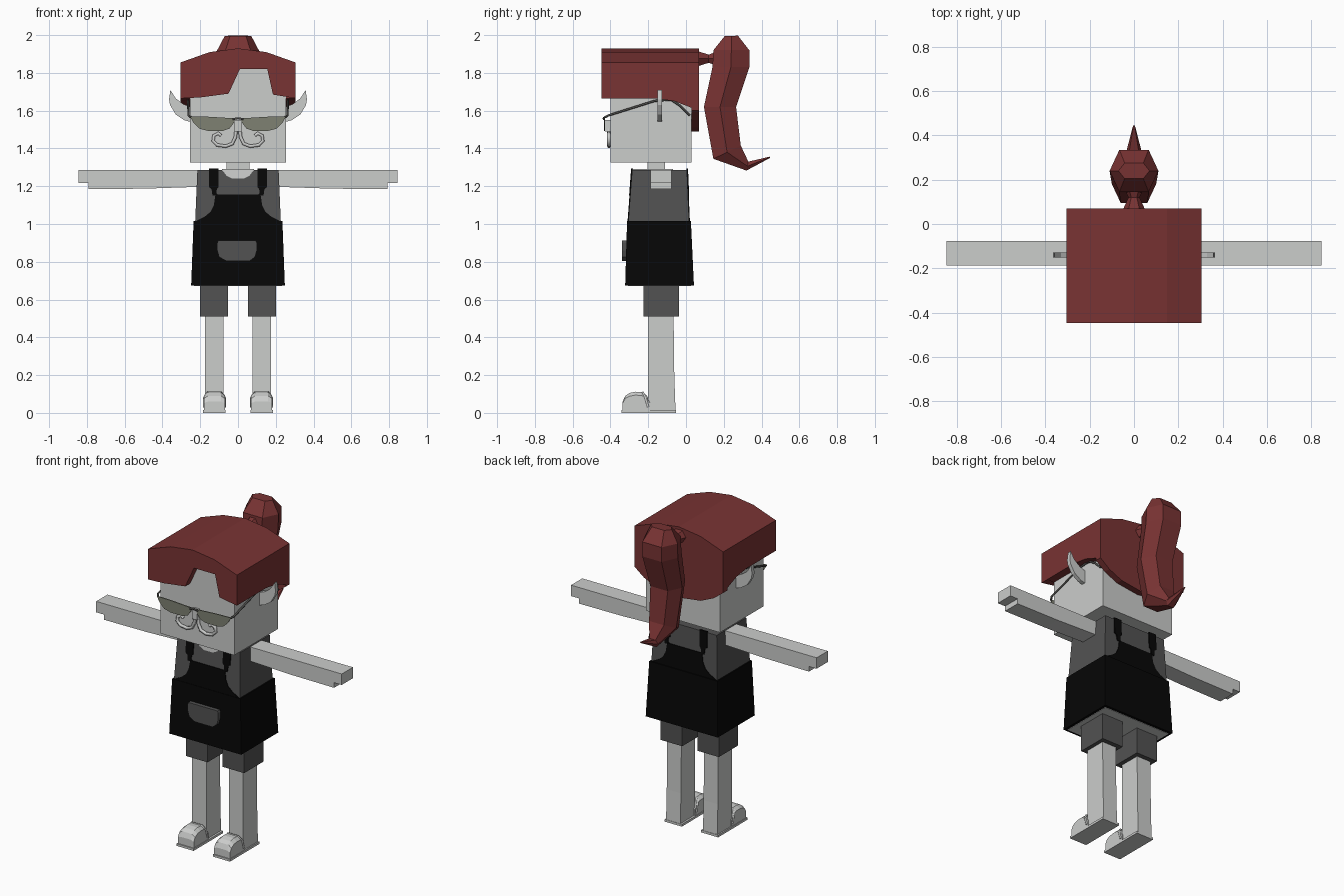
import bpy, bmesh
from math import cos, sin, pi

if "Cube" in bpy.data.objects:
    bpy.data.objects.remove(bpy.data.objects["Cube"], do_unlink=True)


def material(name, r, g, b):
    m = bpy.data.materials.new(name)
    m.use_nodes = True
    m.diffuse_color = (r, g, b, 1)
    m.node_tree.nodes["Principled BSDF"].inputs["Base Color"].default_value = (r, g, b, 1)
    return m


SKIN = material("pale grey", .60, .61, .60)
HAIR = material("dark red", .19, .033, .033)
SHIRT = material("charcoal", .085, .085, .085)
BLACK = material("black", .002, .002, .002)
LENS = material("olive lens", .21, .22, .17)
FRAME = material("frame grey", .07, .07, .065)


def finish(name, bm, *mats):
    bmesh.ops.recalc_face_normals(bm, faces=bm.faces)
    me = bpy.data.meshes.new(name)
    bm.to_mesh(me)
    bm.free()
    ob = bpy.data.objects.new(name, me)
    bpy.context.collection.objects.link(ob)
    for m in mats:
        me.materials.append(m)
    return ob


def add_loft(bm, rings):
    """Skin a list of equal-length point rings and cap both ends."""
    vs = [[bm.verts.new(p) for p in r] for r in rings]
    n = len(vs[0])
    for a, b in zip(vs, vs[1:]):
        for i in range(n):
            j = (i + 1) % n
            bm.faces.new((a[i], a[j], b[j], b[i]))
    bm.faces.new(vs[0])
    bm.faces.new(vs[-1])


def loft(name, rings, *mats):
    bm = bmesh.new()
    add_loft(bm, rings)
    return finish(name, bm, *mats)


def rect(x0, x1, y0, y1, z):
    return [(x0, y0, z), (x1, y0, z), (x1, y1, z), (x0, y1, z)]


def box(name, x0, x1, y0, y1, z0, z1, mat):
    return loft(name, [rect(x0, x1, y0, y1, z0), rect(x0, x1, y0, y1, z1)], mat)


def slab_y(pts, y0, y1):
    return [[(x, y, z) for x, z in pts] for y in (y0, y1)]


def slab_x(pts, x0, x1):
    return [[(x, y, z) for y, z in pts] for x in (x0, x1)]


def tube(name, pts, radius, mat):
    cu = bpy.data.curves.new(name, "CURVE")
    cu.dimensions = "3D"
    cu.bevel_depth = radius
    cu.bevel_resolution = 1
    cu.use_fill_caps = True
    sp = cu.splines.new("POLY")
    sp.points.add(len(pts) - 1)
    for p, co in zip(sp.points, pts):
        p.co = (*co, 1)
    cu.materials.append(mat)
    ob = bpy.data.objects.new(name, cu)
    bpy.context.collection.objects.link(ob)
    return ob


# Head and neck
box("head", -.255, .255, -.40, .03, 1.325, 1.84, SKIN)
box("neck", -.06, .06, -.205, -.11, 1.25, 1.33, SKIN)

# Hair: arched cap, notched fringe, sides and dipping back
arc = [(.305, 1.855), (.15, 1.91), (0, 1.93), (-.15, 1.91), (-.305, 1.855)]
fringe = [(-.305, 1.665), (-.2, 1.67), (-.05, 1.69), (.01, 1.82),
          (.155, 1.82), (.185, 1.685), (.305, 1.665)]
back = [(-.305, 1.6), (-.24, 1.55), (-.15, 1.51), (0, 1.49),
        (.15, 1.51), (.24, 1.55), (.305, 1.6)]
side = [(-.40, 1.855), (-.40, 1.665), (-.16, 1.665), (-.06, 1.65), (.03, 1.615), (.03, 1.855)]
bm = bmesh.new()
add_loft(bm, slab_y(arc + fringe, -.447, -.40))
add_loft(bm, slab_y(arc + back, .03, .07))
add_loft(bm, slab_y(arc, -.40, .03))
for s in (-1, 1):
    add_loft(bm, slab_x(side, s * .25, s * .305))
finish("hair", bm, HAIR)


# Ponytail: hexagonal rings given by front point, back point and half width
def hex_ring(yf, zf, yb, zb, w):
    ym, zm = (yf + yb) / 2, (zf + zb) / 2
    return [(-w * .6, yf, zf), (w * .6, yf, zf), (w, ym, zm),
            (w * .6, yb, zb), (-w * .6, yb, zb), (-w, ym, zm)]


loft("ponytail", [hex_ring(*r) for r in (
    (.205, 1.995, .275, 1.997, .07), (.145, 1.92, .335, 1.92, .11),
    (.14, 1.83, .335, 1.83, .11), (.095, 1.62, .265, 1.62, .10),
    (.145, 1.345, .29, 1.415, .085), (.32, 1.283, .33, 1.33, .035),
    (.445, 1.35, .445, 1.357, .004))], HAIR)
loft("ponytail_tie", [[(w * cos(k * pi / 3), y, 1.875 + h * sin(k * pi / 3)) for k in range(6)]
                      for y, w, h in ((.065, .05, .045), (.12, .025, .025), (.17, .05, .045))], HAIR)

# Torso and collar
loft("shirt", [rect(-.228, .228, -.308, .018, .98), rect(-.215, .215, -.285, .005, 1.287)], SHIRT)


def torso_y(z, front, out):
    t = (z - .98) / .307
    return -.308 + .023 * t - out if front else .018 - .013 * t + out


def torso_plate(name, pts, front, thick, mat):
    """Thin plate following the sloped front or back of the shirt."""
    loft(name, [[(x, torso_y(z, front, o), z) for x, z in pts] for o in (-.003, thick)], mat)


collar = [(.085, 1.287), (.06, 1.255), (.03, 1.24), (-.03, 1.24), (-.06, 1.255), (-.085, 1.287)]
torso_plate("collar_skin", collar, True, .003, SKIN)
loft("collar_top", [rect(-.085, .085, -.286, -.07, z) for z in (1.283, 1.29)], SKIN)

# Apron: skirt, bibs and shoulder straps
skirt = loft("apron_skirt", [rect(-.248, .248, -.322, .042, .675),
                             rect(-.235, .235, -.312, .026, 1.015)], BLACK, SKIN)
for f in skirt.data.polygons:
    if f.normal.z < -.9:
        f.material_index = 1
loft("apron_hem", [rect(-.2482, .2482, -.3222, .0422, .6745),
                   rect(-.248, .248, -.322, .042, .679)], BLACK)
box("skirt_lining", -.232, .232, -.306, .026, .672, .68, SKIN)
half = [(.232, 1.01), (.175, 1.04), (.145, 1.065), (.128, 1.10), (.118, 1.165), (.105, 1.155)]
bib = half + [(-x, z) for x, z in reversed(half)]
strap = [(.115, 1.15), (.135, 1.15), (.14, 1.185), (.153, 1.195), (.153, 1.295),
         (.102, 1.295), (.102, 1.195), (.112, 1.185)]
for front, where in ((True, "front"), (False, "back")):
    torso_plate(where + "_bib", bib, front, .004, BLACK)
    for s, hand in ((1, "left"), (-1, "right")):
        torso_plate(f"{where}_{hand}_strap", [(s * x, z) for x, z in strap], front, .006, BLACK)

# Apron pocket with rounded lower corners
pocket = [(-.105, .912), (-.11, .90), (-.11, .86), (-.10, .825), (-.06, .803),
          (.06, .803), (.09, .825), (.10, .86), (.10, .90), (.095, .912)]
loft("apron_pocket", slab_y(pocket, -.338, -.31), SHIRT)

# Nose and glasses bridge
box("nose", -.018, .018, -.428, -.395, 1.49, 1.55, SKIN)
tube("glasses_bridge", [(-.03, -.434, 1.555), (0, -.436, 1.56), (.03, -.434, 1.555)], .006, FRAME)

lens = [(.255, 1.57), (.16, 1.568), (.06, 1.562), (.012, 1.56), (.022, 1.535),
        (.045, 1.505), (.08, 1.493), (.16, 1.493), (.205, 1.505), (.235, 1.535)]
ear = [(.25, 1.54), (.285, 1.55), (.33, 1.58), (.36, 1.63), (.365, 1.66),
       (.358, 1.71), (.33, 1.665), (.29, 1.635), (.25, 1.62)]
whisker = [(.008, 1.52), (.014, 1.46), (.03, 1.425), (.065, 1.412), (.11, 1.418),
           (.132, 1.44), (.128, 1.468), (.105, 1.48), (.09, 1.468)]
# Shoe upper outline, y and z
upper = [(-.335, .012), (-.335, .06), (-.322, .09), (-.30, .105), (-.27, .112),
         (-.235, .11), (-.21, .095), (-.19, .06), (-.19, .012)]

for s, hand in ((1, "left"), (-1, "right")):
    def part(p):
        return f"{hand}_{p}"

    def flip(pts):
        return [(s * x, z) for x, z in pts]

    # Face details
    loft(part("lens"), slab_y(flip(lens), -.434, -.428), LENS)
    tube(part("temple"), [(s * .25, -.43, 1.565), (s * .262, -.41, 1.575), (s * .264, -.165, 1.652),
                          (s * .264, -.08, 1.658), (s * .264, -.03, 1.625), (s * .262, .02, 1.575)],
         .006, FRAME)
    tube(part("moustache"), [(x, -.408, z) for x, z in flip(whisker)], .010, SKIN)
    loft(part("ear"), slab_y(flip(ear), -.152, -.128), SKIN)

    # Arm with stepped hand
    arm = [(.2, 1.285), (.845, 1.285), (.845, 1.217), (.792, 1.217), (.792, 1.185), (.5, 1.187), (.2, 1.197)]
    loft(part("arm"), slab_y(flip(arm), -.187, -.077), SKIN)

    # Shorts and leg
    box(part("short_leg"), s * .052, s * .2, -.225, -.037, .51, .70, SHIRT)
    loft(part("leg"), [rect(s * .078, s * .176, -.2, y, z)
                       for y, z in ((-.055, 0), (-.062, .2), (-.066, .53))], SKIN)

    # Shoe with sole and raised welt around the opening
    box(part("sole"), s * .066, s * .184, -.342, -.053, 0, .014, SKIN)
    loft(part("shoe"), [[(s * x, y, .012 + (z - .012) * k) for y, z in upper]
                        for x, k in ((.070, .82), (.09, 1), (.16, 1), (.180, .82))], SKIN)
    tube(part("shoe_welt"), [(s * .07, -.2, .03), (s * .07, -.215, .08), (s * .09, -.228, .108),
                             (s * .16, -.228, .108), (s * .18, -.215, .08), (s * .18, -.2, .03)],
         .006, SKIN)
